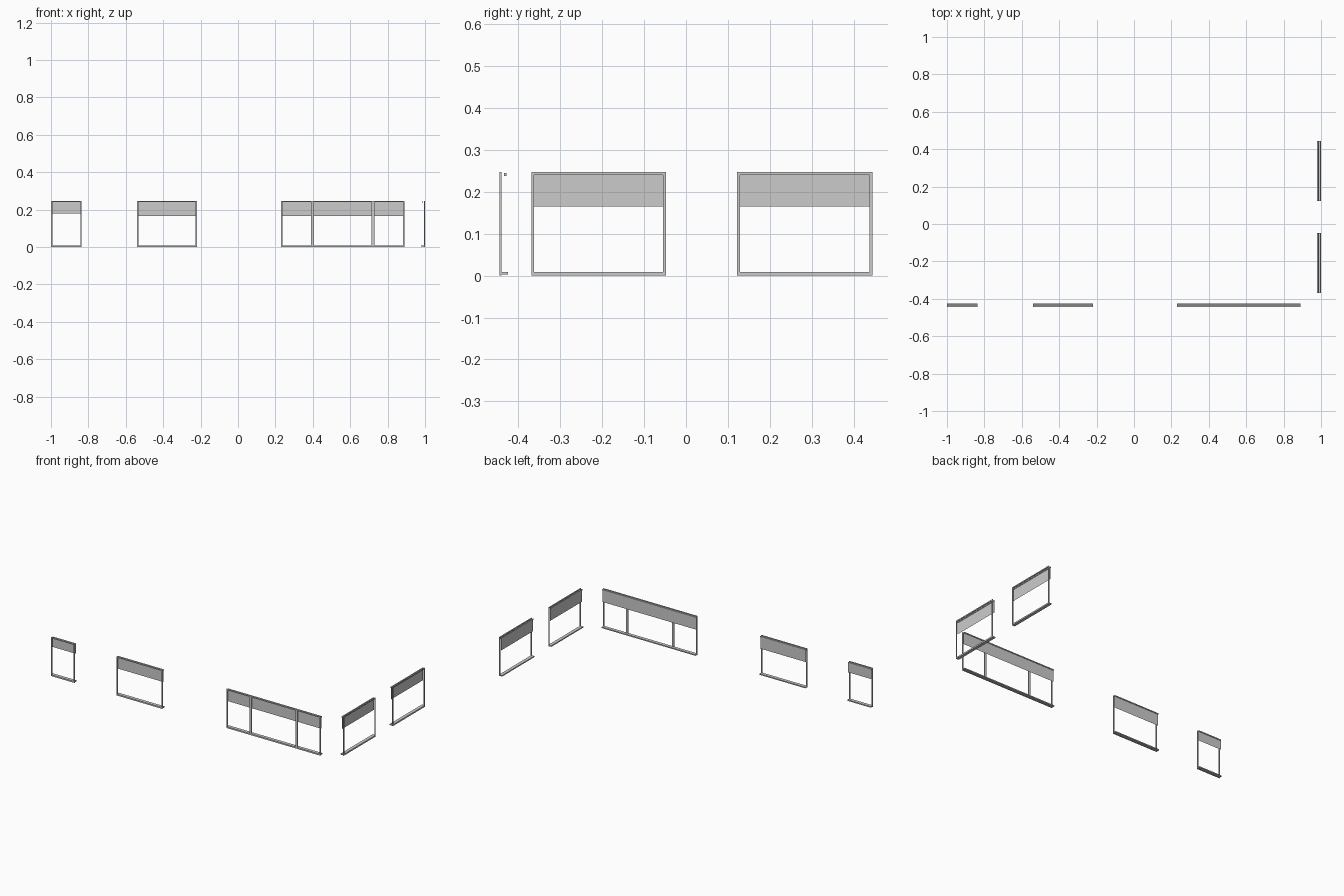
import bpy, bmesh
from mathutils import Matrix, Vector

if "Cube" in bpy.data.objects:
    bpy.data.objects.remove(bpy.data.objects["Cube"])

TOP = 0.247          # window height
BAR = 0.007          # visible width of frame bars
DEPTH = 0.005        # frame thickness
SILL = 0.021         # how far the sill reaches into the room
ROLL = 0.0135        # distance of the blind roller from the outside face

# local axes: u along the wall, d into the room, z up
FRONT = Matrix(((1, 0, 0, 0), (0, 1, 0, -0.445), (0, 0, 1, 0), (0, 0, 0, 1)))
RIGHT = Matrix(((0, -1, 0, 1.0), (1, 0, 0, 0), (0, 0, 1, 0), (0, 0, 0, 1)))


def finish(name, bm, wall):
    bm.transform(wall)
    me = bpy.data.meshes.new(name)
    bm.to_mesh(me)
    bm.free()
    ob = bpy.data.objects.new(name, me)
    bpy.context.collection.objects.link(ob)


def box(bm, u, d, z):
    size = [b - a for a, b in (u, d, z)]
    mid = [(a + b) / 2 for a, b in (u, d, z)]
    m = Matrix.Translation(Vector(mid)) @ Matrix.Diagonal((*size, 1))
    bmesh.ops.create_cube(bm, size=1, matrix=m)


def window(name, wall, u0, u1, blind_z, mullions=()):
    # frame: posts, head rail, bottom rail and optional mullions
    bm = bmesh.new()
    for a, b in [(u0, u0 + BAR), (u1 - BAR, u1), *mullions]:
        box(bm, (a, b), (0, DEPTH), (0.009, TOP - BAR))
    box(bm, (u0, u1), (0, DEPTH), (TOP - BAR, TOP))
    box(bm, (u0, u1), (0, DEPTH), (0, 0.009))
    finish(name + "_frame", bm, wall)

    # sill board
    bm = bmesh.new()
    box(bm, (u0, u1), (DEPTH, SILL), (0.002, 0.009))
    finish(name + "_sill", bm, wall)

    # blind roller
    bm = bmesh.new()
    box(bm, (u0, u1), (ROLL - 0.003, ROLL + 0.003), (0.238, 0.2445))
    finish(name + "_blind_roller", bm, wall)

    # hanging blind cloth, a single sheet
    bm = bmesh.new()
    corners = [(u0, blind_z), (u1, blind_z), (u1, 0.239), (u0, 0.239)]
    bm.faces.new([bm.verts.new((u, ROLL, z)) for u, z in corners])
    finish(name + "_blind", bm, wall)


# front wall
window("small_window", FRONT, -1.0, -0.836, 0.18)
window("front_window", FRONT, -0.54, -0.219, 0.165)
window("triple_window", FRONT, 0.23, 0.889, 0.165,
       [(0.391, 0.406), (0.714, 0.729)])
# right wall
window("right_window_front", RIGHT, -0.369, -0.048, 0.165)
window("right_window_back", RIGHT, 0.122, 0.445, 0.165)
